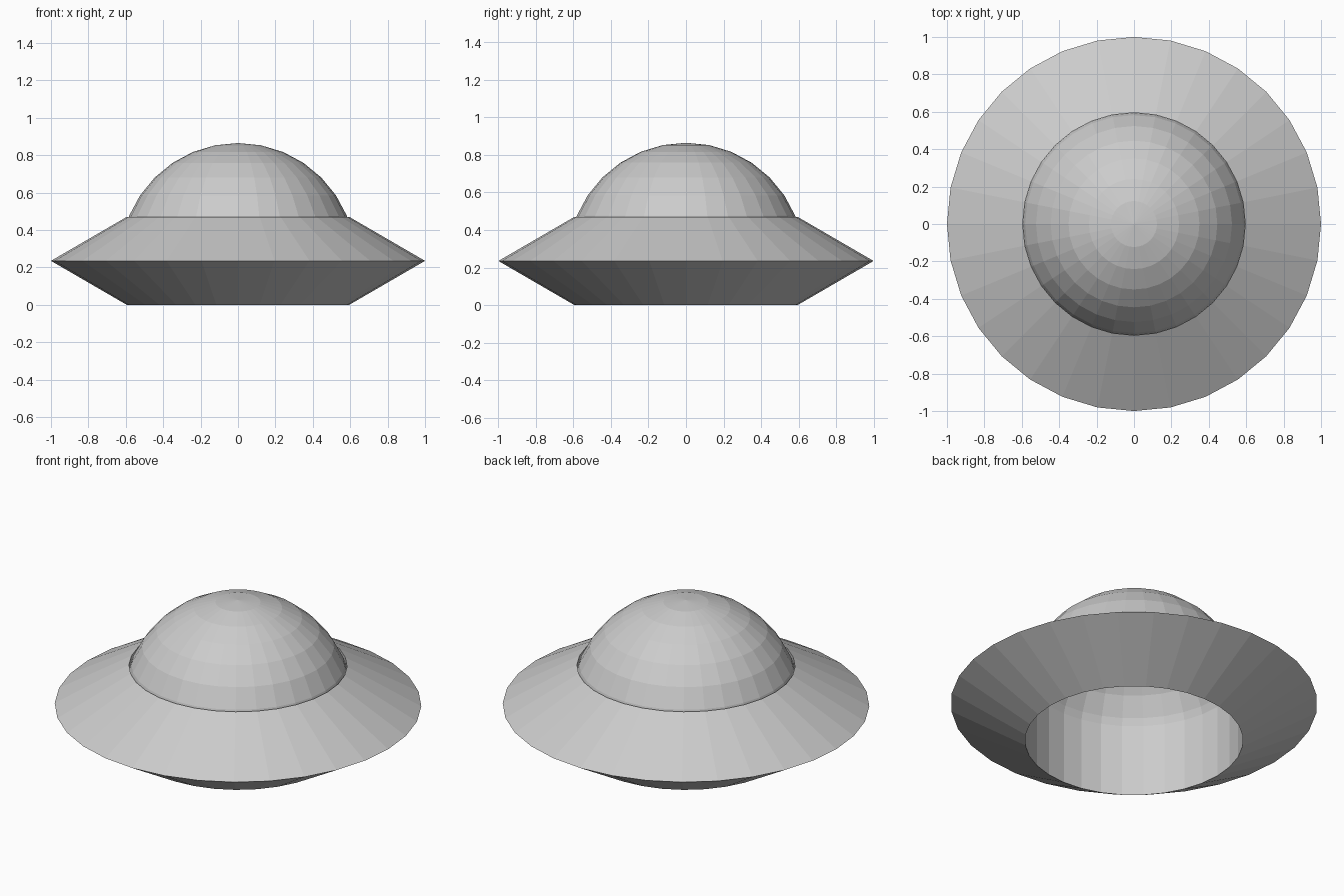
import bpy, bmesh
from math import sin, cos, pi

if "Cube" in bpy.data.objects:
    bpy.data.objects.remove(bpy.data.objects["Cube"])

RIM_SEGMENTS = 32
DOME_SEGMENTS = 32
MID_Z = 0.235


def lathe(name, profile, segments, closed=False):
    """Spin an (r, z) profile around z; points with r = 0 become poles."""
    bm = bmesh.new()
    rings = []
    for r, z in profile:
        if r == 0:
            rings.append([bm.verts.new((0, 0, z))] * segments)
        else:
            rings.append([bm.verts.new((r * cos(2 * pi * i / segments),
                                        r * sin(2 * pi * i / segments), z))
                          for i in range(segments)])
    pairs = list(zip(rings, rings[1:]))
    if closed:
        pairs.append((rings[-1], rings[0]))
    for a, b in pairs:
        for i in range(segments):
            j = (i + 1) % segments
            bm.faces.new(dict.fromkeys((a[i], a[j], b[j], b[i])))
    bmesh.ops.recalc_face_normals(bm, faces=bm.faces)
    mesh = bpy.data.meshes.new(name)
    bm.to_mesh(mesh)
    bm.free()
    obj = bpy.data.objects.new(name, mesh)
    bpy.context.collection.objects.link(obj)
    return obj


# Saucer rim: open ring with a triangular cross-section
lathe("saucer_rim", [(0.595, 0), (1.0, MID_Z), (0.595, 2 * MID_Z)],
      RIM_SEGMENTS, closed=True)

# Dome: upper half of a faceted sphere, its base buried in the rim
R = 0.63
dome = [(R * cos(pi * k / 16), MID_Z + R * sin(pi * k / 16)) for k in range(8)]
lathe("dome", dome + [(0, MID_Z + R)], DOME_SEGMENTS)
